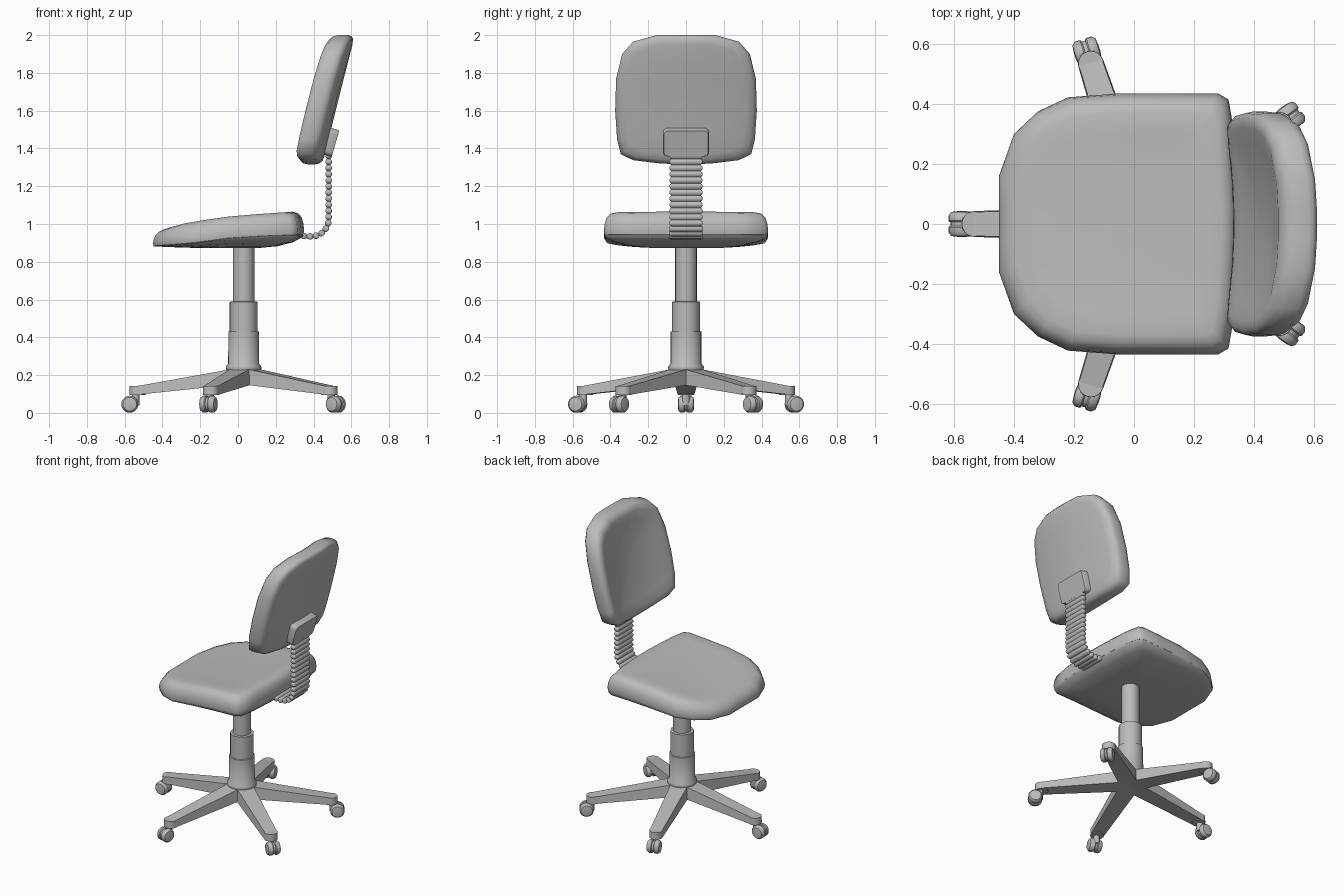
import bpy, bmesh, math
from mathutils import Vector, Matrix

cube = bpy.data.objects.get("Cube")
if cube:
    bpy.data.objects.remove(cube)

grey = bpy.data.materials.new("chair grey")
grey.use_nodes = True
grey.diffuse_color = (0.5, 0.5, 0.5, 1)
grey.node_tree.nodes["Principled BSDF"].inputs["Base Color"].default_value = (0.5, 0.5, 0.5, 1)

HUB_X = 0.03


def loft(name, rings, smooth=40, matrix=None):
    """Skin a list of equal closed rings and cap both ends."""
    bm = bmesh.new()
    rows = [[bm.verts.new(p) for p in ring] for ring in rings]
    n = len(rows[0])
    for a, b in zip(rows, rows[1:]):
        for i in range(n):
            j = (i + 1) % n
            bm.faces.new((a[i], a[j], b[j], b[i]))
    bm.faces.new(rows[0])
    bm.faces.new(rows[-1])
    bmesh.ops.recalc_face_normals(bm, faces=bm.faces)
    if matrix:
        bm.transform(matrix)
    mesh = bpy.data.meshes.new(name)
    bm.to_mesh(mesh)
    bm.free()
    obj = bpy.data.objects.new(name, mesh)
    bpy.context.collection.objects.link(obj)
    mesh.materials.append(grey)
    bpy.ops.object.select_all(action="DESELECT")
    obj.select_set(True)
    bpy.context.view_layer.objects.active = obj
    bpy.ops.object.shade_smooth_by_angle(angle=math.radians(smooth))
    return obj


def lathe(name, profile, sides=24, matrix=None, smooth=40):
    """Revolve (radius, height) points about z."""
    rings = [[(r * math.cos(a), r * math.sin(a), z)
              for a in (math.tau * i / sides for i in range(sides))] for r, z in profile]
    return loft(name, rings, smooth, matrix)


def lerp(table, x):
    """Piecewise linear lookup."""
    for (x0, y0), (x1, y1) in zip(table, table[1:]):
        if x <= x1:
            return y0 + (y1 - y0) * max(0, x - x0) / (x1 - x0)
    return table[-1][1]


def mirrored(half):
    """Close a half outline (u, v >= 0) by mirroring v."""
    return half + [(u, -v) for u, v in reversed(half)]


def rounded_rect(w, h, r, steps=4):
    pts = []
    for k, (sx, sy) in enumerate(((1, 1), (-1, 1), (-1, -1), (1, -1))):
        for i in range(steps + 1):
            a = math.pi / 2 * (k + i / steps)
            pts.append((sx * (w - r) + r * math.cos(a), sy * (h - r) + r * math.sin(a)))
    return pts


# Gas column with flared collar
column = Matrix.Translation((HUB_X, 0, 0))
lathe("column", [(0.07, 0.16), (0.094, 0.235), (0.094, 0.245), (0.082, 0.26), (0.081, 0.43),
                 (0.074, 0.432), (0.074, 0.588), (0.057, 0.59), (0.057, 0.92)], matrix=column)

# Star base: five tapered legs with casters
for k in range(5):
    turn = column @ Matrix.Rotation(math.radians(36 + 72 * k), 4, "Z")
    loft("base_leg", [[(x, -w, lo), (x, w, lo), (x, w * 0.92, hi), (x, -w * 0.92, hi)]
                      for x, w, lo, hi in ((0, 0.062, 0.155, 0.243), (0.565, 0.043, 0.096, 0.142))],
         matrix=turn)
    lathe("leg_tip", [(0.043, 0.094), (0.042, 0.142)], 20,
          turn @ Matrix.Translation((0.562, 0, 0)))
    axle = turn @ Matrix.Translation((0.603, 0, 0.046)) @ Matrix.Rotation(math.pi / 2, 4, "X")
    for side in (-1, 1):
        lathe("caster_wheel", [(0.04, 0.006 * side), (0.045, 0.011 * side), (0.045, 0.028 * side),
                               (0.036, 0.04 * side), (0.012, 0.043 * side)], 20, axle)
    lathe("caster_hood", [(0.038, -0.01), (0.038, 0.01)], 20, axle)
    lathe("caster_stem", [(0.02, 0.04), (0.02, 0.1)], 12, turn @ Matrix.Translation((0.572, 0, 0)))

# Seat cushion and shell share one outline
seat = mirrored([(-0.45, 0.06), (-0.45, 0.16), (-0.4, 0.3), (-0.32, 0.375), (-0.22, 0.422),
                 (-0.05, 0.435), (0.13, 0.435), (0.28, 0.435), (0.315, 0.415),
                 (0.335, 0.3), (0.345, 0.15), (0.35, 0.05)])
RIM = [(-0.45, 0.882), (-0.25, 0.897), (0, 0.93), (0.35, 0.942)]
TOP = [(-0.45, 0.955), (-0.3, 1.0), (-0.1, 1.035), (0.1, 1.052), (0.3, 1.066)]


def seat_ring(scale, height, dish=0.0):
    ring = []
    for x, y in seat:
        x, y = -0.05 + (x + 0.05) * scale, y * scale
        rim = lerp(RIM, x)
        ring.append((x, y, rim + (lerp(TOP, x) - rim) * height - dish))
    return ring


loft("seat_cushion", [seat_ring(*s) for s in (
    (0.95, 0), (0.99, 0.02), (1, 0.2), (0.99, 0.5), (0.965, 0.76), (0.92, 0.93), (0.85, 1),
    (0.7, 1, 0.004), (0.45, 1, 0.008), (0.2, 1, 0.01), (0.05, 1, 0.01))], 50)


def shell_ring(scale, drop):
    ring = []
    for x, y in seat:
        x, y = -0.05 + (x + 0.05) * scale, y * scale
        rim = lerp(RIM, x)
        ring.append((x, y, rim + (min(rim, 0.873) - rim) * drop))
    return ring


loft("seat_shell", [shell_ring(*s) for s in (
    (0.94, -0.1), (0.995, 0.0), (0.985, 0.15), (0.85, 0.55), (0.65, 0.85), (0.4, 1), (0.05, 1))], 50)

# Backrest: outline rings in (z, y), tilted and curved around the sitter
back = mirrored([(2.0, 0.05), (2.0, 0.155), (1.965, 0.28), (1.9, 0.338), (1.77, 0.37),
                 (1.6, 0.375), (1.45, 0.365), (1.37, 0.345), (1.338, 0.28), (1.322, 0.15),
                 (1.316, 0.05)])


def back_ring(scale, offset):
    ring = []
    for z, y in back:
        z, y = 1.66 + (z - 1.66) * scale, y * scale
        middle = 0.392 + 0.25 * (z - 1.34) - 0.045 * (y / 0.375) ** 2
        ring.append((middle + offset, y, z))
    return ring


loft("backrest", [back_ring(*s) for s in (
    (0.05, -0.042), (0.4, -0.046), (0.7, -0.056), (0.86, -0.064), (0.94, -0.06), (0.985, -0.042),
    (1, -0.015), (1, 0.025), (0.985, 0.045), (0.945, 0.058), (0.85, 0.062), (0.5, 0.061),
    (0.05, 0.06))], 50)

# Bracket plate behind the backrest
bracket = Matrix.Translation((0.495, 0, 1.432)) @ Matrix.Rotation(math.radians(16), 4, "Y")
loft("back_bracket", [[(x, y * s, z * s) for y, z in rounded_rect(0.122, 0.073, 0.025)]
                      for x, s in ((-0.045, 1), (0.015, 1), (0.022, 0.96))], matrix=bracket)

# Ribbed support arm: a flat section swept along a bend, swelling at each rib
path = [Vector((0.3, 0, 0.94)), Vector((0.37, 0, 0.935))]
path += [Vector((0.39 + 0.09 * math.sin(a), 0, 1.025 - 0.09 * math.cos(a)))
         for a in (math.radians(15 * i) for i in range(7))]
path += [Vector((0.48, 0, 1.41))]
lengths = [0]
for a, b in zip(path, path[1:]):
    lengths.append(lengths[-1] + (b - a).length)


def along(s):
    return Vector([lerp([(l, p[i]) for l, p in zip(lengths, path)], s) for i in range(3)])


RIBS, STEPS = 19, 6
rings = []
for i in range(RIBS * STEPS + 1):
    s = lengths[-1] * i / (RIBS * STEPS)
    tangent = (along(s + 0.008) - along(s - 0.008)).normalized()
    normal = tangent.cross(Vector((0, 1, 0)))
    swell = abs(math.sin(math.pi * i / STEPS)) ** 0.7
    section = rounded_rect(0.078 + 0.01 * swell, 0.009 + 0.008 * swell, 0.008)
    rings.append([along(s) + Vector((0, u, 0)) + normal * v for u, v in section])
loft("support_arm", rings, 50)
